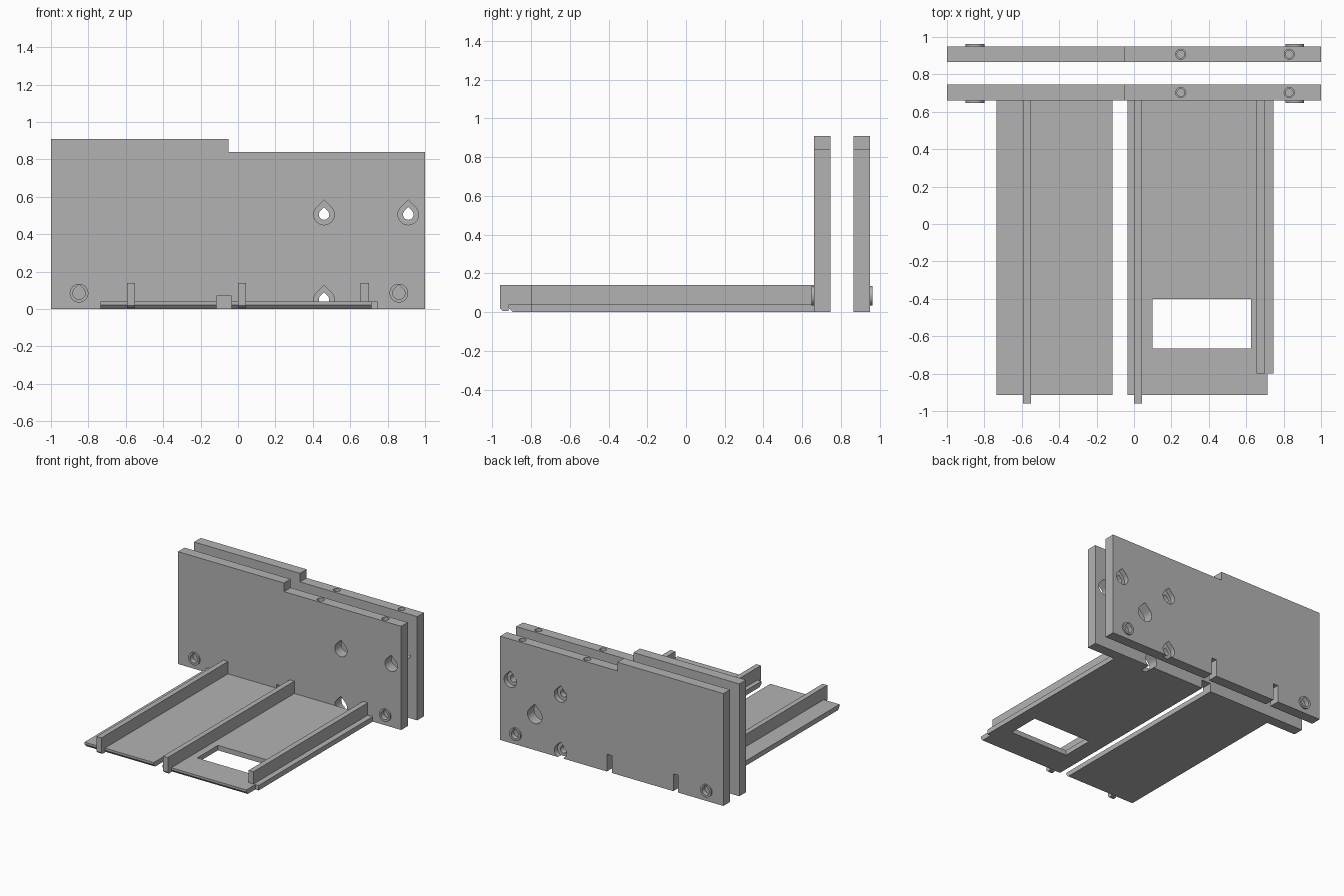
import bpy, bmesh
from math import sin, cos, pi, radians

cube = bpy.data.objects.get("Cube")
if cube:
    bpy.data.objects.remove(cube, do_unlink=True)

grey = bpy.data.materials.new("plain_grey")
grey.use_nodes = True
grey.diffuse_color = (0.45, 0.45, 0.45, 1)
grey.node_tree.nodes["Principled BSDF"].inputs["Base Color"].default_value = grey.diffuse_color


def prism(name, pts, axis, a, b):
    """Extrude a 2D profile along an axis from a to b."""
    place = {"x": lambda p, t: (t, p[0], p[1]),
             "y": lambda p, t: (p[0], t, p[1]),
             "z": lambda p, t: (p[0], p[1], t)}[axis]
    bm = bmesh.new()
    low = [bm.verts.new(place(p, a)) for p in pts]
    high = [bm.verts.new(place(p, b)) for p in pts]
    bm.faces.new(low)
    bm.faces.new(high)
    n = len(pts)
    for i in range(n):
        j = (i + 1) % n
        bm.faces.new((low[i], low[j], high[j], high[i]))
    bmesh.ops.recalc_face_normals(bm, faces=bm.faces)
    mesh = bpy.data.meshes.new(name)
    bm.to_mesh(mesh)
    bm.free()
    mesh.materials.append(grey)
    obj = bpy.data.objects.new(name, mesh)
    bpy.context.collection.objects.link(obj)
    return obj


def rect(u0, u1, v0, v1):
    return [(u0, v0), (u1, v0), (u1, v1), (u0, v1)]


def circle(u, v, r, n=32):
    return [(u + r * cos(2 * pi * i / n), v + r * sin(2 * pi * i / n)) for i in range(n)]


def teardrop(u, v, r, n=24):
    """Round hole with a 45 degree pointed roof."""
    arc = [radians(135 + 270 * i / n) for i in range(n + 1)]
    return [(u + r * cos(t), v + r * sin(t)) for t in arc] + [(u, v + r * 2 ** 0.5)]


def combine(target, tool, operation="DIFFERENCE"):
    mod = target.modifiers.new("shape", "BOOLEAN")
    mod.operation = operation
    mod.solver = "EXACT"
    mod.object = tool
    bpy.context.view_layer.objects.active = target
    bpy.ops.object.modifier_apply(modifier=mod.name)
    bpy.data.objects.remove(tool, do_unlink=True)


def cut(target, pts, axis, a, b):
    combine(target, prism("cutter", pts, axis, a, b))


SCREWS = [(0.46, 0.505), (0.91, 0.505), (0.46, 0.05)]
OUTLINE = [(-1, 0), (1, 0), (1, 0.84), (-0.05, 0.84), (-0.05, 0.91), (-1, 0.91)]


def upright(name, y0, y1, outer, side):
    """Stepped upright plate with bosses on its outer face and top screw holes."""
    plate = prism(name, OUTLINE, "y", y0, y1)
    mid = (y0 + y1) / 2
    for x in (-0.85, 0.86):
        tip = outer + side * 0.013
        combine(plate, prism("boss", circle(x, 0.085, 0.05), "y", *sorted((mid, tip))), "UNION")
        cut(plate, teardrop(x, 0.085, 0.033), "y",
            *sorted((outer - side * 0.025, tip + side * 0.02)))
    for x in (0.25, 0.83):
        cut(plate, circle(x, mid, 0.027, 24), "z", 0.80, 0.9)
        cut(plate, circle(x, mid, 0.02, 24), "z", 0.66, 0.82)
    return plate


# Front upright: wide screw holes and a cable notch
front_plate = upright("front_plate", 0.66, 0.745, 0.66, -1)
for x, z in SCREWS:
    cut(front_plate, teardrop(x, z, 0.055), "y", 0.6, 0.8)
cut(front_plate, rect(-0.115, -0.035, -0.1, 0.07), "y", 0.6, 0.8)

# Back upright: counterbored screw holes, central hole, rail slots
back_plate = upright("back_plate", 0.865, 0.95, 0.95, 1)
for x, z in SCREWS:
    cut(back_plate, teardrop(x, z, 0.028), "y", 0.8, 1.0)
    cut(back_plate, teardrop(x, z, 0.055), "y", 0.91, 1.0)
cut(back_plate, teardrop(0.69, 0.28, 0.065), "y", 0.8, 1.0)
for x in (-0.573, 0.022):
    cut(back_plate, rect(x - 0.022, x + 0.022, -0.1, 0.14), "y", 0.8, 1.0)

# Floor panels with a bevelled front lip
FLOOR = [(-0.915, 0.04), (-0.915, 0.022), (-0.895, 0), (0.66, 0), (0.66, 0.04)]
prism("right_floor", FLOOR, "x", -0.735, -0.115)
left_floor = prism("left_floor", FLOOR, "x", -0.035, 0.715)
cut(left_floor, rect(0.10, 0.625, -0.665, -0.40), "z", -0.1, 0.1)
prism("left_floor_edge", rect(-0.80, 0.66, 0, 0.04), "x", 0.715, 0.745)

# Long rails with a hooked front end, and the shorter side rail
RAIL = [(-0.96, 0.14), (-0.96, 0.02), (-0.945, 0.005), (-0.915, 0.005),
        (-0.915, 0.04), (0.66, 0.04), (0.66, 0.14)]
for name, x in (("right_rail", -0.573), ("middle_rail", 0.022)):
    prism(name, RAIL, "x", x - 0.021, x + 0.021)
prism("left_rail", rect(-0.80, 0.66, 0.04, 0.14), "x", 0.656, 0.70)
